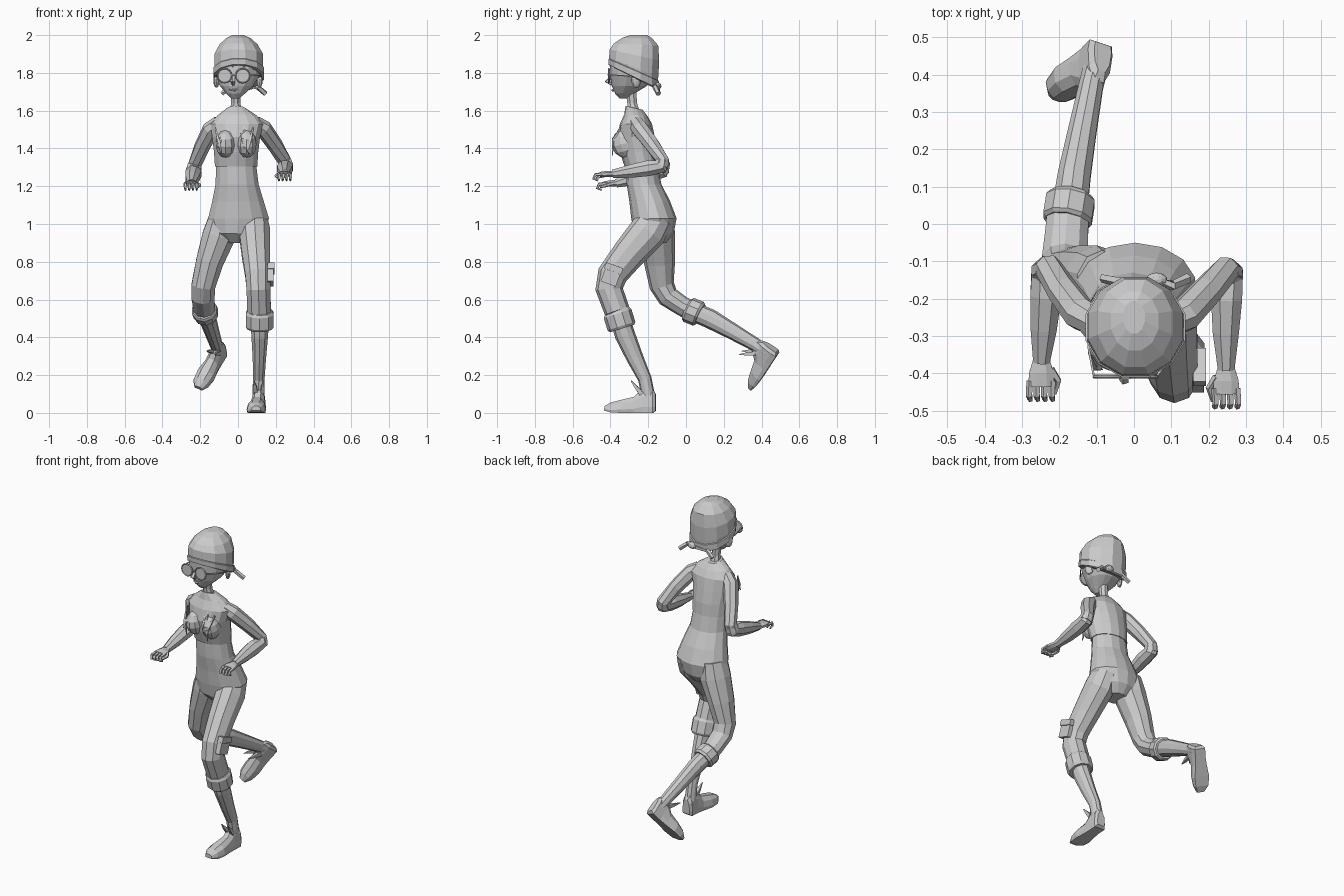
import bpy, math
from mathutils import Vector, Matrix


def skin(name, rings):
    """Mesh from a list of equal-length vertex rings, capped at both ends."""
    n = len(rings[0])
    verts = [tuple(p) for r in rings for p in r]
    faces = [(i * n + j, i * n + (j + 1) % n, (i + 1) * n + (j + 1) % n, (i + 1) * n + j)
             for i in range(len(rings) - 1) for j in range(n)]
    faces += [tuple(reversed(range(n))), tuple(range(len(verts) - n, len(verts)))]
    me = bpy.data.meshes.new(name)
    me.from_pydata(verts, [], faces)
    me.validate()
    ob = bpy.data.objects.new(name, me)
    bpy.context.collection.objects.link(ob)
    return ob


def stack(name, rows, n=14):
    """Upright form: rows of (z, cx, cy, rx, ry, tilt)."""
    rings = []
    for z, cx, cy, rx, ry, t in rows:
        a = [2 * math.pi * (j + .5) / n for j in range(n)]
        rings.append([(cx + rx * math.cos(k), cy + ry * math.sin(k), z + t * math.sin(k)) for k in a])
    return skin(name, rings)


def tube(name, pts, n=10):
    """Limb along a path: rows of (x, y, z, r across, r deep)."""
    c = [Vector(p[:3]) for p in pts]
    rings = []
    for i, p in enumerate(pts):
        t = Vector()
        if i > 0:
            t += (c[i] - c[i - 1]).normalized()
        if i < len(c) - 1:
            t += (c[i + 1] - c[i]).normalized()
        t.normalize()
        u = (Vector((1, 0, 0)) - t * t.x).normalized()
        v = t.cross(u)
        rings.append([c[i] + u * p[3] * math.cos(2 * math.pi * (j + .5) / n)
                      + v * p[-1] * math.sin(2 * math.pi * (j + .5) / n) for j in range(n)])
    return skin(name, rings)


def box(name, loc, size, rot):
    bpy.ops.mesh.primitive_cube_add(size=1, location=loc, rotation=rot)
    ob = bpy.context.object
    ob.name = name
    ob.scale = size
    m = ob.modifiers.new("bevel", 'BEVEL')
    m.width = .008
    m.segments = 1
    return ob


def ball(name, loc, scale, rot=(0, 0, 0)):
    bpy.ops.mesh.primitive_uv_sphere_add(segments=10, ring_count=6, radius=1, location=loc, rotation=rot)
    ob = bpy.context.object
    ob.name = name
    ob.scale = scale
    return ob


# Hips and bare waist
stack("hips", [(.90, -.005, -.165, .07, .06, 0), (.95, -.005, -.17, .135, .105, 0),
               (1.03, .003, -.17, .165, .12, 0), (1.12, 0, -.192, .14, .108, 0),
               (1.21, -.005, -.222, .117, .092, 0), (1.32, -.01, -.235, .108, .083, 0)])

# Top, chest and neck
stack("top", [(1.305, -.01, -.235, .115, .09, 0), (1.38, -.01, -.25, .12, .1, 0),
              (1.46, -.01, -.265, .13, .1, 0), (1.53, -.005, -.265, .145, .085, 0),
              (1.575, -.005, -.265, .105, .062, -.005), (1.615, -.01, -.275, .045, .045, -.01)])
for s in (-1, 1):
    ball("chest", (-.01 + s * .055, -.325, 1.425), (.055, .07, .075), (.25, 0, 0))
stack("neck", [(1.58, -.01, -.275, .04, .038, 0), (1.64, -.012, -.285, .026, .028, 0),
               (1.74, -.012, -.295, .028, .032, 0)], 8)

# Loose folds on the chest
for x0, z0, x1, z1 in ((.08, 1.51, .05, 1.38), (.03, 1.52, .06, 1.36), (.015, 1.5, .035, 1.4),
                       (-.12, 1.51, -.085, 1.36), (-.08, 1.48, -.11, 1.4)):
    tube("fold", [(x0, -.345, z0, .004), ((x0 + x1) / 2, -.385, (z0 + z1) / 2, .01), (x1, -.39, z1, .002)], 4)

# Legs in cropped trousers
tube("left_trouser", [(.085, -.15, 1.04, .07, .085), (.087, -.2, .96, .086, .1), (.095, -.305, .84, .078, .088),
                      (.105, -.39, .73, .07, .08), (.108, -.407, .655, .066, .073), (.112, -.365, .54, .066, .068)])
tube("right_trouser", [(-.085, -.16, 1.04, .07, .09), (-.1, -.152, .94, .092, .095), (-.15, -.14, .8, .076, .083),
                       (-.183, -.128, .675, .066, .066), (-.185, -.095, .615, .064, .058),
                       (-.18, -.02, .565, .06, .052), (-.175, .04, .535, .06, .054)])
tube("left_cuff", [(.115, -.368, .54, .068), (.115, -.362, .525, .077), (.115, -.342, .46, .077),
                   (.115, -.338, .447, .068)])
tube("right_cuff", [(-.18, .005, .55, .06), (-.178, .015, .545, .069), (-.17, .065, .525, .069),
                    (-.168, .075, .52, .06)])
tube("left_shin", [(.115, -.35, .5, .053), (.115, -.322, .41, .046, .054), (.113, -.27, .29, .037, .045),
                   (.11, -.218, .18, .032, .036), (.108, -.2, .09, .034, .036)])
tube("right_shin", [(-.172, .04, .535, .05), (-.16, .13, .497, .046, .052), (-.14, .24, .435, .04, .044),
                    (-.115, .37, .36, .034, .036), (-.1, .43, .32, .034, .036)])

# Thigh pouch
box("pouch", (.172, -.395, .73), (.03, .085, .1), (-.35, 0, 0))
box("pouch_flap", (.176, -.383, .765), (.035, .095, .035), (-.35, 0, 0))


# Shoes: sections from heel to toe as (forward, side, half width, bottom, top)
def shoe(name, origin, fwd, up):
    f = Vector(fwd).normalized()
    u = Vector(up)
    u = (u - f * u.dot(f)).normalized()
    s = f.cross(u)
    o = Vector(origin)
    secs = [(0, 0, .026, .012, .1), (.015, 0, .037, 0, .125), (.07, 0, .037, 0, .13), (.115, .002, .041, 0, .085),
            (.18, .004, .052, 0, .07), (.235, .004, .046, .002, .056), (.272, 0, .024, .012, .036)]
    shape = [(-.9, 0), (.9, 0), (1, .25), (.85, .7), (.4, 1), (-.4, 1), (-.85, .7), (-1, .25)]
    skin(name, [[o + f * a + s * (b + x * w) + u * (lo + h * (hi - lo)) for x, h in shape]
                for a, b, w, lo, hi in secs])
    # Tongue and lace ends
    for k in (-.02, .012):
        a = o + f * .075 + u * .1 + s * k
        b = o + f * .13 + u * .17 + s * k * 1.5
        tube("shoe_tongue", [(*a, .016), (*a.lerp(b, .5), .012), (*b, .002)], 4)


shoe("left_shoe", (.112, -.16, 0), (-.06, -1, 0), (0, 0, 1))
shoe("right_shoe", (-.082, .492, .32), (-.12, -.125, -.19), (-.1, -.85, .45))

# Arms and hands
arms = {
    "left": [(.09, -.265, 1.535, .04), (.135, -.245, 1.505, .046), (.195, -.18, 1.42, .042),
             (.245, -.125, 1.335, .038), (.252, -.135, 1.305, .043), (.248, -.2, 1.295, .045),
             (.246, -.29, 1.28, .038), (.247, -.39, 1.265, .024)],
    "right": [(-.1, -.265, 1.535, .04), (-.145, -.24, 1.5, .046), (-.19, -.18, 1.41, .042),
              (-.228, -.12, 1.315, .038), (-.235, -.13, 1.28, .043), (-.236, -.19, 1.265, .045),
              (-.242, -.28, 1.24, .038), (-.248, -.37, 1.215, .024)],
}
for side, pts in arms.items():
    s = 1 if side == "left" else -1
    tube(side + "_upper_arm", pts[:5], 8)
    tube(side + "_forearm", pts[3:], 8)
    x, y, z = pts[-1][:3]
    tube(side + "_palm", [(x, y + .02, z, .02, .018), (x, y - .03, z, .036, .018),
                          (x, y - .065, z - .003, .038, .015)], 8)
    for k in range(4):
        fx = x + (k - 1.5) * .02
        tube(side + "_finger", [(fx, y - .05, z, .01), (fx * 1.01, y - .09, z - .004, .009),
                                (fx, y - .1, z - .025, .008), (fx, y - .075, z - .035, .005)], 5)
    tube(side + "_thumb", [(x - s * .025, y - .02, z, .012), (x - s * .045, y - .05, z - .01, .01),
                           (x - s * .035, y - .085, z - .02, .006)], 5)

# Head and face
stack("head", [(1.665, -.015, -.33, .022, .022, 0), (1.69, -.012, -.325, .05, .05, .0),
               (1.73, -.008, -.3, .09, .092, 0), (1.79, 0, -.28, .12, .122, 0),
               (1.87, .003, -.275, .127, .13, 0), (1.94, .003, -.27, .095, .1, 0)])
tube("nose", [(-.024, -.385, 1.79, .008), (-.026, -.417, 1.755, .014), (-.025, -.39, 1.738, .008)], 5)
tube("mouth", [(-.045, -.378, 1.712, .004), (-.022, -.388, 1.708, .008), (0, -.378, 1.712, .004)], 5)
for s in (-1, 1):
    ball("ear", (s * .115, -.265, 1.755), (.014, .026, .034), (.2, 0, s * .4))
    # Round glasses
    cx = -.023 + s * .048
    bpy.ops.mesh.primitive_cylinder_add(vertices=16, radius=.037, depth=.008, location=(cx, -.407, 1.785),
                                        rotation=(math.pi / 2, 0, 0))
    bpy.context.object.name = "lens"
    bpy.ops.mesh.primitive_torus_add(major_segments=16, minor_segments=4, major_radius=.037, minor_radius=.004,
                                     location=(cx, -.41, 1.785), rotation=(math.pi / 2, 0, 0))
    bpy.context.object.name = "glasses_rim"
    tube("glasses_arm", [(cx + s * .037, -.405, 1.79, .004), (s * .122, -.33, 1.785, .004),
                         (s * .125, -.26, 1.775, .004)], 4)
box("glasses_bridge", (-.023, -.412, 1.79), (.026, .006, .006), (0, 0, 0))

# Head scarf with folded band and knot tails
stack("head_scarf", [(1.775, .003, -.275, .126, .128, -.06), (1.83, .004, -.277, .134, .135, -.05),
                     (1.895, .004, -.273, .132, .136, -.03), (1.95, .003, -.265, .104, .122, -.005),
                     (1.985, .002, -.26, .066, .082, 0), (2.0, 0, -.25, .03, .045, 0)], 12)
stack("scarf_band", [(1.775, .003, -.276, .128, .128, -.066), (1.78, .004, -.277, .137, .138, -.066),
                     (1.815, .004, -.277, .138, .139, -.06), (1.82, .004, -.277, .13, .13, -.06)], 12)
ball("scarf_knot", (.06, -.15, 1.73), (.03, .02, .02))
tube("scarf_tail", [(.06, -.155, 1.735, .014), (.105, -.165, 1.725, .014), (.145, -.145, 1.69, .014)], 5)
tube("scarf_tail", [(.05, -.155, 1.735, .014), (-.04, -.155, 1.725, .014), (-.085, -.145, 1.69, .012)], 5)
